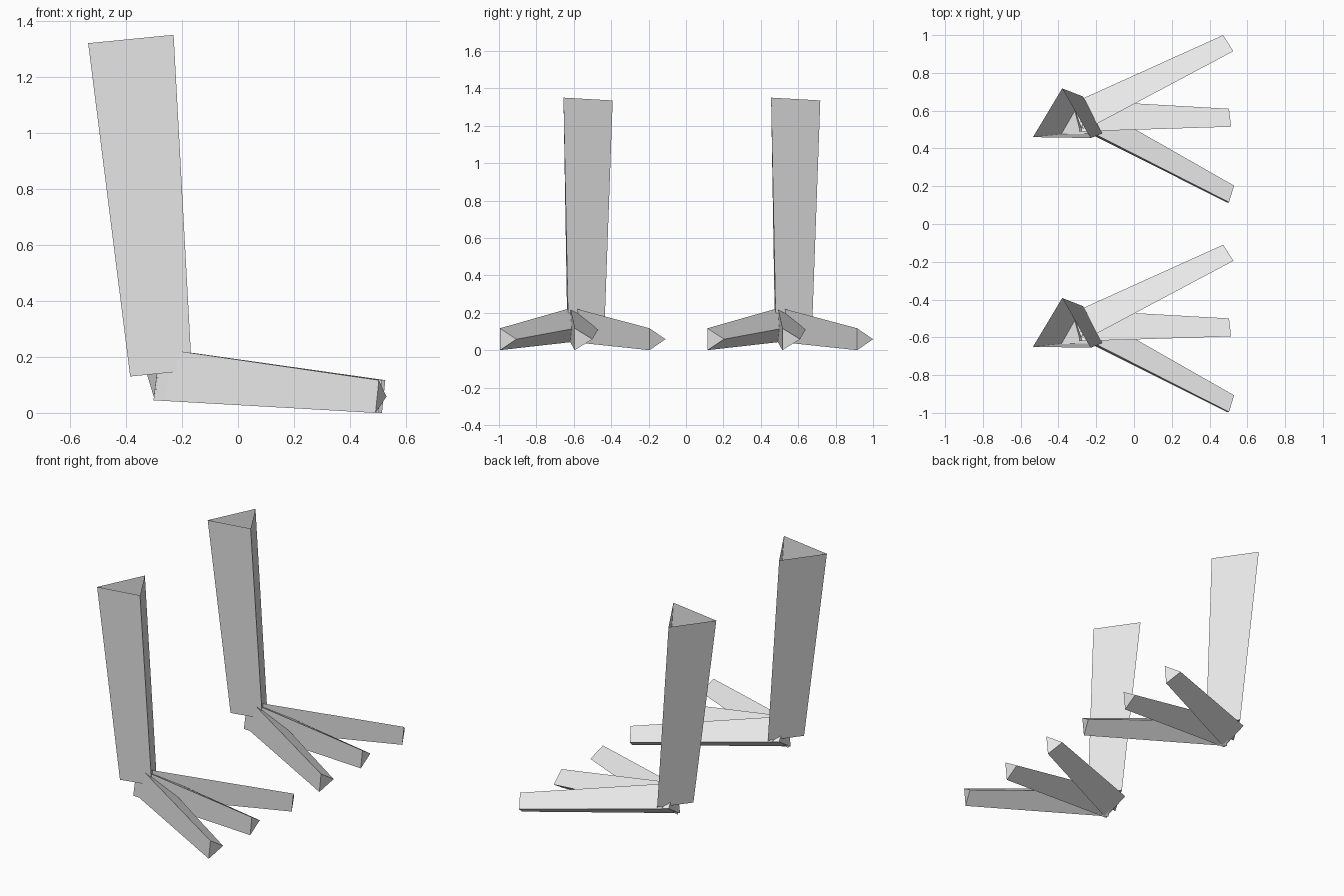
import bpy

if "Cube" in bpy.data.objects:
    bpy.data.objects.remove(bpy.data.objects["Cube"])

grey = bpy.data.materials.new("light_grey")
grey.diffuse_color = (0.8, 0.8, 0.8, 1)
grey.use_nodes = True
grey.node_tree.nodes["Principled BSDF"].inputs["Base Color"].default_value = grey.diffuse_color


def prism(name, start, end, cap_end, shift):
    """Tapered three-sided bar between two triangles."""
    verts = [(x, y + shift, z) for x, y, z in start + end]
    faces = [(i, (i + 1) % 3, (i + 1) % 3 + 3, i + 3) for i in range(3)]
    faces.append((2, 1, 0))
    if cap_end:
        faces.append((3, 4, 5))
    mesh = bpy.data.meshes.new(name)
    mesh.from_pydata(verts, [], faces)
    mesh.materials.append(grey)
    obj = bpy.data.objects.new(name, mesh)
    bpy.context.collection.objects.link(obj)


def toe_section(edge, apex, low, high, lean):
    """Upright edge on the front side, ridge on the back side."""
    return [(edge[0] - lean, edge[1], low),
            (apex[0], apex[1], (low + high) / 2),
            (edge[0] + lean, edge[1], high)]


# toe: base edge, base ridge, tip edge, tip ridge (x, y)
toes = {
    "front_toe": ((-0.29, 0.512), (-0.22, 0.63), (0.497, 0.115), (0.53, 0.203)),
    "middle_toe": ((-0.29, 0.49), (-0.29, 0.655), (0.508, 0.515), (0.503, 0.61)),
    "back_toe": ((-0.285, 0.49), (-0.325, 0.64), (0.52, 0.915), (0.472, 1.0)),
}

# The same leg and foot twice, side by side
for side, shift in (("left", 0.0), ("right", -1.11)):
    # shin, open at the top
    prism(side + "_shin",
          [(-0.385, 0.475, 0.13), (-0.165, 0.48, 0.152), (-0.27, 0.675, 0.145)],
          [(-0.535, 0.46, 1.32), (-0.23, 0.455, 1.35), (-0.38, 0.718, 1.335)],
          False, shift)
    # toes
    for name, (be, br, te, tr) in toes.items():
        prism(side + "_" + name,
              toe_section(be, br, 0.045, 0.23, 0.012),
              toe_section(te, tr, 0.0, 0.117, 0.006),
              True, shift)
